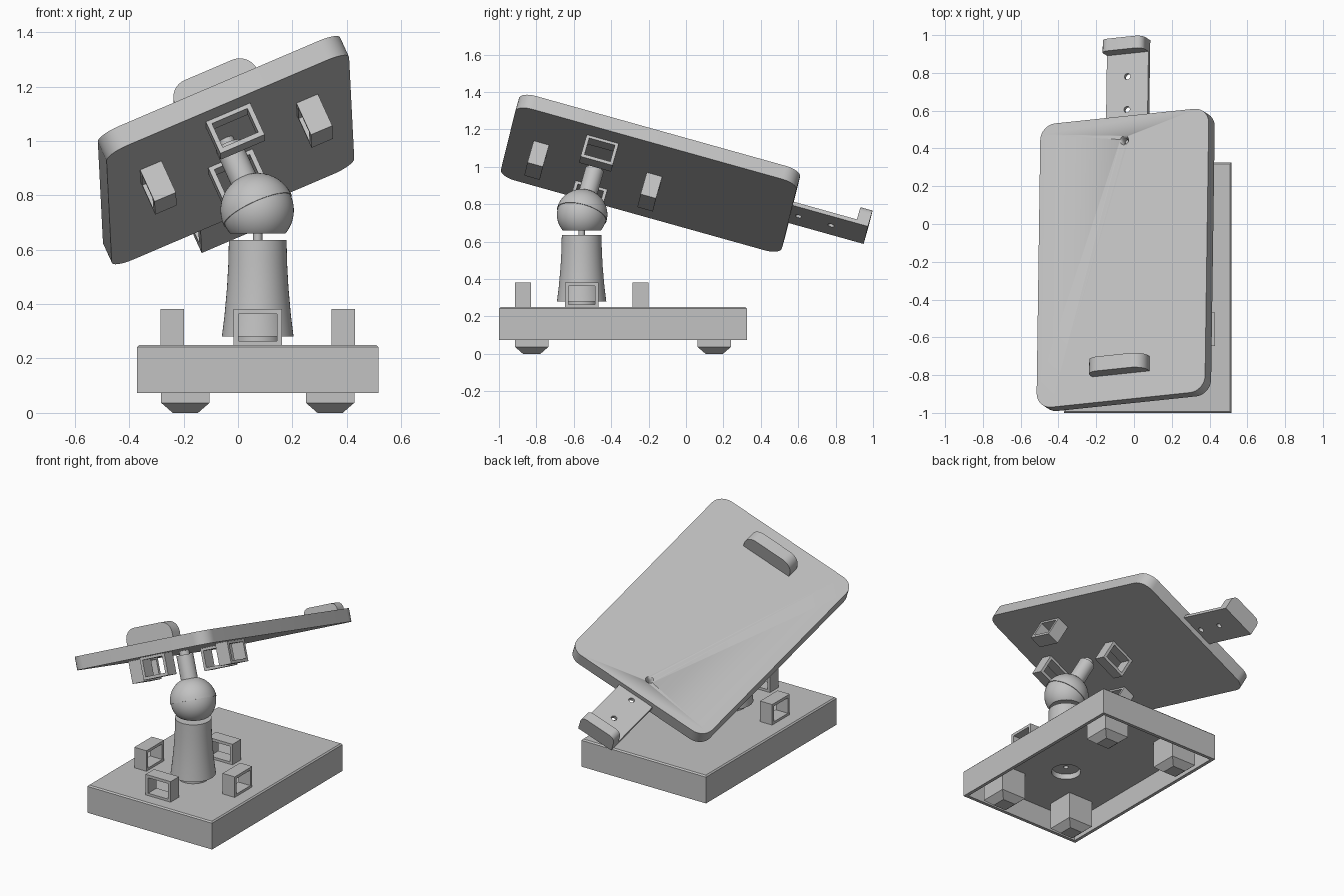
import bpy, bmesh
from math import radians, pi, cos, sin
from mathutils import Matrix, Vector, Euler

if "Cube" in bpy.data.objects:
    bpy.data.objects.remove(bpy.data.objects["Cube"])

grey = bpy.data.materials.new("plain grey")
grey.use_nodes = True
grey.diffuse_color = (0.54, 0.54, 0.54, 1)
grey.node_tree.nodes["Principled BSDF"].inputs["Base Color"].default_value = grey.diffuse_color


def finish(name, bm, matrix=Matrix(), smooth=False):
    bmesh.ops.recalc_face_normals(bm, faces=bm.faces)
    mesh = bpy.data.meshes.new(name)
    bm.to_mesh(mesh)
    bm.free()
    mesh.materials.append(grey)
    ob = bpy.data.objects.new(name, mesh)
    ob.matrix_world = matrix
    bpy.context.collection.objects.link(ob)
    if smooth:
        activate(ob)
        bpy.ops.object.shade_smooth_by_angle(angle=radians(35))
    return ob


def activate(ob):
    bpy.ops.object.select_all(action='DESELECT')
    ob.select_set(True)
    bpy.context.view_layer.objects.active = ob


def box_bm(lo, hi):
    bm = bmesh.new()
    bmesh.ops.create_cube(bm, size=1)
    lo, hi = Vector(lo), Vector(hi)
    for v in bm.verts:
        v.co = (lo + hi) / 2 + v.co * (hi - lo)
    return bm


def extrude_profile(name, pts, z0, z1, matrix=Matrix()):
    bm = bmesh.new()
    face = bm.faces.new([bm.verts.new((x, y, z0)) for x, y in pts])
    new = bmesh.ops.extrude_face_region(bm, geom=[face])["geom"]
    bmesh.ops.translate(bm, vec=(0, 0, z1 - z0), verts=[g for g in new if isinstance(g, bmesh.types.BMVert)])
    return finish(name, bm, matrix, True)


def rounded(x0, y0, x1, y1, r, bottom=True, steps=8):
    """Rounded rectangle outline; the lower two corners can stay square."""
    pts = []
    for i, (cx, cy) in enumerate([(x1 - r, y1 - r), (x0 + r, y1 - r), (x0 + r, y0 + r), (x1 - r, y0 + r)]):
        if i > 1 and not bottom:
            pts.append((x0 if i == 2 else x1, y0))
            continue
        for k in range(steps + 1):
            a = pi / 2 * (i + k / steps)
            pts.append((cx + r * cos(a), cy + r * sin(a)))
    return pts


def lathe(name, profile, matrix=Matrix(), steps=48):
    bm = bmesh.new()
    verts = [bm.verts.new((r, 0, z)) for r, z in profile]
    edges = [bm.edges.new(p) for p in zip(verts, verts[1:])]
    bmesh.ops.spin(bm, geom=verts + edges, cent=(0, 0, 0), axis=(0, 0, 1), angle=2 * pi, steps=steps)
    bmesh.ops.remove_doubles(bm, verts=bm.verts, dist=1e-5)
    return finish(name, bm, matrix, True)


def cut(target, profile, matrix):
    """Cut a turned hole, then discard the cutter."""
    cutter = lathe("hole_cutter", profile, matrix, 24)
    cutter.hide_render = True
    mod = target.modifiers.new("hole", 'BOOLEAN')
    mod.operation, mod.solver, mod.object = 'DIFFERENCE', 'EXACT', cutter
    activate(target)
    bpy.context.view_layer.update()
    bpy.ops.object.modifier_apply(modifier="hole")
    bpy.data.objects.remove(cutter)


def rod(r, z0, z1):
    return [(0, z0), (r, z0), (r, z1), (0, z1)]


def bracket(name, matrix):
    """Square tube lying on z = 0, open along its y direction."""
    bm = bmesh.new()
    outer = [(-.089, 0), (.089, 0), (.089, .132), (-.089, .132)]
    inner = [(-.071, .015), (.071, .015), (.071, .114), (-.071, .114)]
    o, i = [[bm.verts.new((x, .271, z)) for x, z in p] for p in (outer, inner)]
    faces = [bm.faces.new((o[k], o[k - 1], i[k - 1], i[k])) for k in range(4)]
    new = bmesh.ops.extrude_face_region(bm, geom=faces)["geom"]
    bmesh.ops.translate(bm, vec=(0, .086, 0), verts=[g for g in new if isinstance(g, bmesh.types.BMVert)])
    finish(name, bm, matrix)


T = Matrix.Translation
BASE_X, BASE_Y = 0.0725, -0.337
post = T((BASE_X, -0.558, 0))

# Hollow base with a chamfered top edge
bm = box_bm((-.371, -1, .073), (.516, .326, .25))
bottom = min(bm.faces, key=lambda f: f.calc_center_median().z)
bmesh.ops.inset_region(bm, faces=[bottom], thickness=.03)
new = bmesh.ops.extrude_face_region(bm, geom=[bottom])["geom"]
bmesh.ops.translate(bm, vec=(0, 0, .139), verts=[g for g in new if isinstance(g, bmesh.types.BMVert)])
bmesh.ops.delete(bm, geom=[bottom], context='FACES') if bottom.is_valid else None
top = [e for e in bm.edges if all(v.co.z > .249 for v in e.verts)]
bmesh.ops.bevel(bm, geom=top, offset=.008, segments=1, affect='EDGES')
base = finish("base", bm)
cut(base, rod(.09, .15, .3), post)

# Four tapered feet
for sx, side in ((-1, "right"), (1, "left")):
    for sy, end in ((-1, "front"), (1, "back")):
        bm = box_bm((-.089, -.089, .037), (.089, .089, .213))
        low = min(bm.faces, key=lambda f: f.calc_center_median().z)
        new = bmesh.ops.extrude_face_region(bm, geom=[low])["geom"]
        for v in [g for g in new if isinstance(g, bmesh.types.BMVert)]:
            v.co = (v.co.x * .52, v.co.y * .52, 0)
        if low.is_valid:
            bm.faces.remove(low)
        finish(f"{end}_{side}_foot", bm, T((BASE_X + sx * .266, BASE_Y + sy * .488, 0)))

# Flared post with a spigot in the base, and the thin rod above it
lathe("post", [(0, .3), (.015, .3), (.015, .245), (.086, .245), (.086, .28), (.132, .28),
               (.122, .36), (.113, .46), (.108, .55), (.106, .636), (0, .636)], post)
lathe("post_rod", rod(.017, .62, .68), post)

# Tilted frame of the tray, and of the ball joint beneath it
tilt = Euler((radians(-17), radians(-23), radians(6))).to_matrix().to_4x4()
tray = T((-.044, -.19, .966)) @ tilt
pivot = Vector((BASE_X, -.557, .745))
joint = T(pivot) @ tilt

# Ball joint: tilted cap over a flat-bottomed bowl
R = .137
lathe("ball_cap", [(0, 0)] + [(R * cos(pi / 2 * k / 12), R * sin(pi / 2 * k / 12)) for k in range(12)] + [(0, R)], joint)
bm = bmesh.new()
bmesh.ops.create_uvsphere(bm, u_segments=48, v_segments=24, radius=.133)
up = tilt.to_3x3() @ Vector((0, 0, 1))
for co, no in (((0, 0, 0), up), ((0, 0, -.085), Vector((0, 0, -1)))):
    geom = bm.verts[:] + bm.edges[:] + bm.faces[:]
    bmesh.ops.bisect_plane(bm, geom=geom, plane_co=co, plane_no=no, clear_outer=True)
    bmesh.ops.holes_fill(bm, edges=[e for e in bm.edges if e.is_boundary])
finish("ball_bowl", bm, T(pivot), True)
lathe("stem", rod(.05, .1, .27), joint)
lathe("stem_peg", rod(.03, .26, .31), joint)

# Tray plate with its screw hole
plate = extrude_profile("tray_plate", rounded(-.487, -.78, .487, .78, .085), -.04, .04, tray)
cut(plate, [(0, -.005), (.014, -.005), (.014, .022), (.026, .042), (0, .042)], tray @ T((0, .647, 0)))

# Sliding arm with two holes
arm = finish("arm", box_bm((-.12, .7, -.01), (.12, 1.15, .012)), tray)
for y in (.824, 1.005):
    cut(arm, rod(.017, -.05, .05), tray @ T((0, y, 0)))

# Upright stops with rounded tops on the arm end and on the plate
upright = tray @ Matrix.Rotation(pi / 2, 4, 'X')
extrude_profile("arm_stop", rounded(-.12, -.01, .12, .1, .04, False), -1.198, -1.131, upright)
extrude_profile("front_stop", rounded(-.165, .035, .165, .14, .07, False), .558, .637, upright)

# Square tube brackets round the post and, upside down, under the tray
under = tray @ T((0, -.29, -.04)) @ Matrix.Rotation(pi, 4, 'Y')
for frame, where in ((post @ T((0, 0, .25)), "base"), (under, "tray")):
    for k in range(4):
        bracket(f"{where}_bracket_{k + 1}", frame @ Matrix.Rotation(k * pi / 2, 4, 'Z'))
